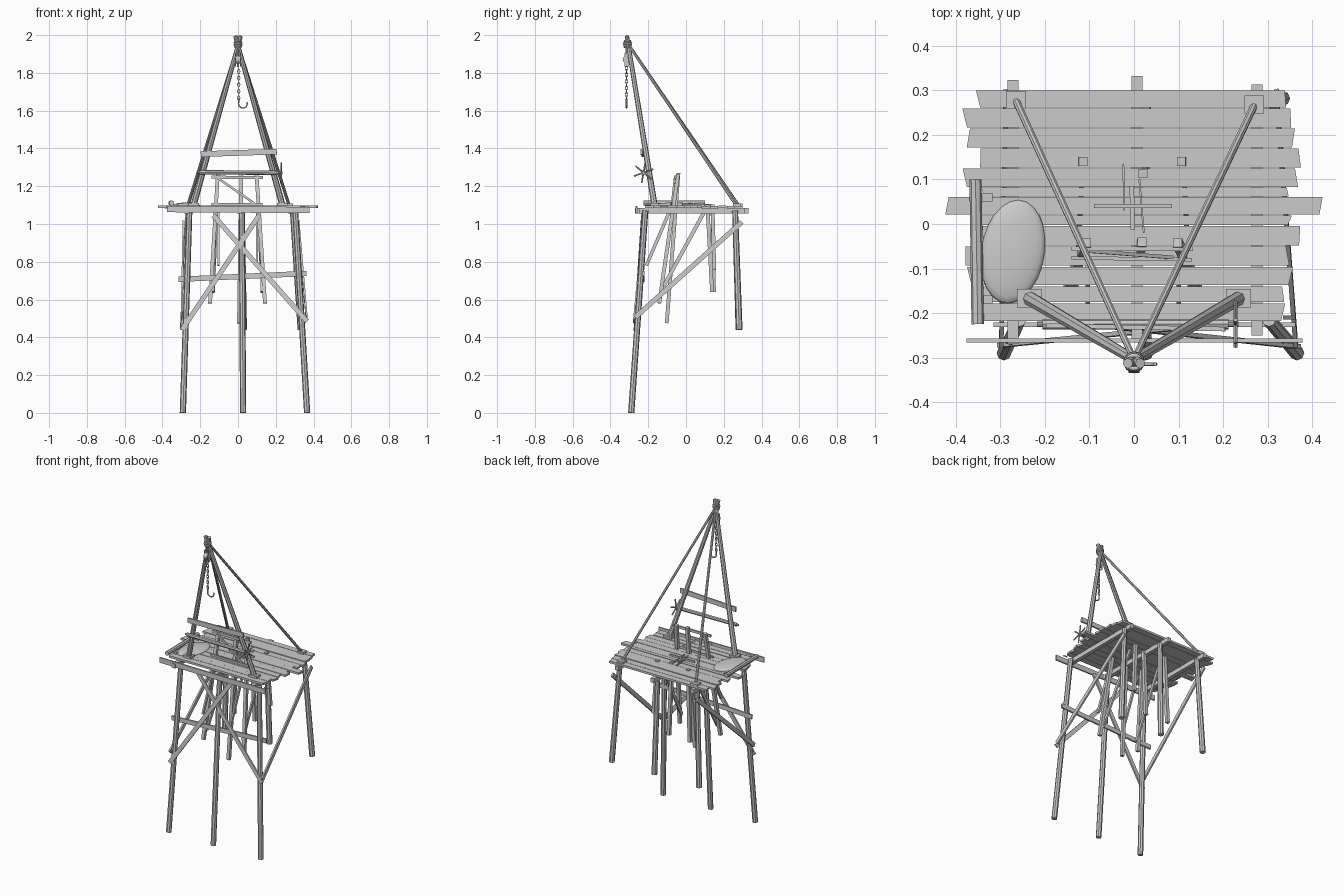
import bpy, bmesh, math, random
from mathutils import Vector, Matrix
random.seed(4)

mat = bpy.data.materials.new("weathered light grey")
mat.diffuse_color = (0.6, 0.6, 0.6, 1)


def make(name, bm):
    bmesh.ops.recalc_face_normals(bm, faces=bm.faces)
    me = bpy.data.meshes.new(name)
    bm.to_mesh(me)
    bm.free()
    me.materials.append(mat)
    ob = bpy.data.objects.new(name, me)
    bpy.context.collection.objects.link(ob)
    return ob


def frame(a, b, ref):
    """matrix whose z axis runs a->b, y axis near ref, origin at the middle"""
    a, b = Vector(a), Vector(b)
    d = (b - a).normalized()
    s = Vector(ref).cross(d).normalized()
    u = d.cross(s)
    m = Matrix((s, u, d)).transposed().to_4x4()
    m.translation = (a + b) / 2
    return m, (b - a).length


def beam(name, a, b, w, h, ref=(0, 0, 1)):
    """box from a to b: h along ref, w across"""
    m, l = frame(a, b, ref)
    bm = bmesh.new()
    bmesh.ops.create_cube(bm, size=1, matrix=m @ Matrix.Diagonal((w, h, l, 1)))
    return make(name, bm)


def pole(name, a, b, r1, r2=None, n=8):
    ref = (0, 1, 0) if abs(Vector(b)[2] - Vector(a)[2]) > .05 else (0, 0, 1)
    m, l = frame(a, b, ref)
    bm = bmesh.new()
    bmesh.ops.create_cone(bm, cap_ends=True, segments=n, radius1=r1,
                          radius2=r1 if r2 is None else r2, depth=l, matrix=m)
    return make(name, bm)


def tube(name, pts, r, closed=False):
    cu = bpy.data.curves.new(name, 'CURVE')
    cu.dimensions = '3D'
    cu.bevel_depth = r
    cu.bevel_resolution = 1
    cu.use_fill_caps = True
    sp = cu.splines.new('POLY')
    sp.points.add(len(pts) - 1)
    for p, q in zip(sp.points, pts):
        p.co = (*q, 1)
    sp.use_cyclic_u = closed
    cu.materials.append(mat)
    ob = bpy.data.objects.new(name, cu)
    bpy.context.collection.objects.link(ob)


# deck planks: y0, y1, x0, x1
planks = [(.262, .30, -.35, .34), (.217, .259, -.38, .352), (.172, .214, -.372, .358),
          (.127, .169, -.345, .372), (.083, .125, -.38, .365), (.021, .061, -.42, .42),
          (.062, .082, -.34, .345), (-.002, .019, -.345, .35), (-.048, -.004, -.34, .372),
          (-.093, -.051, -.378, .345), (-.137, -.096, -.37, .352),
          (-.175, -.14, -.345, .335), (-.218, -.178, -.34, .335)]
for y0, y1, x0, x1 in planks:
    y, z = (y0 + y1) / 2, 1.09 + random.uniform(-.002, .002)
    ob = beam("deck_plank", (x0, y, z), (x1, y, z), y1 - y0, .013)
    k0, k1 = random.uniform(-.006, .006), random.uniform(-.006, .006)
    for v in ob.data.vertices:                       # crooked sawn ends
        v.co.x += (k0 if v.co.x < 0 else k1) * (1 if v.co.y > y else -1)

# joists and front edge board
for x, y0, y1 in ((-.272, -.27, .323), (.007, -.26, .332), (.276, -.25, .313)):
    beam("joist", (x, y0, 1.07), (x, y1, 1.07), .025, .028)
beam("front_edge_board", (-.376, -.262, 1.079), (.378, -.262, 1.074), .009, .033)

# main legs
for a, b in (((-.292, -.29, 0), (-.257, -.215, 1.07)),
             ((.027, -.29, 0), (.02, -.215, 1.07)),
             ((.366, -.29, 0), (.303, -.215, 1.07))):
    pole("front_leg", a, b, .0165, .0155)
for a, b in (((-.29, .28, .44), (-.262, .26, 1.07)), ((.03, .28, .44), (.02, .26, 1.07)),
             ((.333, .282, .44), (.29, .26, 1.07))):
    pole("back_leg", a, b, .0175, .0155)

# braces between the legs
beam("front_brace_left", (-.297, -.272, .44), (.115, -.232, 1.05), .026, .01, (0, 1, 0))
beam("front_brace_right", (.365, -.275, .485), (-.13, -.222, 1.045), .026, .01, (0, 1, 0))
beam("front_crossbar", (-.315, -.226, .707), (.363, -.226, .738), .028, .01, (0, 1, 0))
beam("side_brace_right", (.363, -.27, .505), (.32, .295, 1.01), .026, .01, (1, 0, 0))
beam("side_brace_left", (-.298, -.27, .505), (-.288, .295, 1.01), .026, .01, (1, 0, 0))
pole("peg", (.335, -.21, 1.07), (.362, -.21, 1.07), .004)

# inner frame: leaning front posts pass through the deck
for a, b in (((-.148, -.142, .58), (-.107, -.042, 1.262)),
             ((.143, -.142, .58), (.098, -.042, 1.262)),
             ((.005, -.102, .475), (.018, -.04, 1.27))):
    beam("inner_front_post", a, b, .02, .02, (0, 1, 0))
for a, b in (((-.132, .148, .64), (-.114, .14, 1.103)),
             ((.125, .15, .76), (.106, .14, 1.103)),
             ((.025, .138, .64), (.02, .113, 1.103))):
    beam("inner_back_post", a, b, .02, .02, (0, 1, 0))
beam("inner_top_rail", (-.14, -.056, 1.248), (.132, -.056, 1.246), .016, .01, (0, 1, 0))
beam("inner_diagonal", (-.11, -.06, 1.245), (.085, -.075, 1.11), .012, .008, (0, 1, 0))
beam("inner_low_rail", (-.14, -.076, 1.105), (.13, -.08, 1.105), .008, .012)
for x in (-.13, .125):
    beam("inner_side_brace", (x, -.135, .64), (x * .9, .10, 1.07), .02, .01, (1, 0, 0))
    beam("inner_strut", (x * .8, -.21, .78), (x * .8, -.09, 1.06), .018, .01, (1, 0, 0))

# hatch strips on the deck
beam("hatch_bar", (-.09, .04, 1.105), (.085, .04, 1.105), .009, .01)
beam("hatch_strip", (-.003, -.012, 1.1), (-.005, .085, 1.1), .01, .008)
for a, b in (((-.022, .03), (-.024, .135)), ((.022, -.02), (.012, .10))):
    beam("hatch_edge", (*a, 1.1), (*b, 1.1), .004, .01)

# log and cloth lying on the left of the deck
pole("deck_log", (-.351, -.225, 1.111), (-.356, .10, 1.111), .014, .0135, 8)
for y in (.06, -.17):
    beam("log_chock", (-.343, y, 1.101), (-.318, y, 1.101), .02, .01)
bm = bmesh.new()
bmesh.ops.create_uvsphere(bm, u_segments=24, v_segments=12, radius=1)
for v in bm.verts:
    v.co = (-.272 + .072 * v.co.x + .012 * v.co.y, -.062 + .117 * v.co.y,
            1.097 + .017 * max(v.co.z, -.1))
for f in bm.faces:
    f.smooth = True
make("cloth_bundle", bm)

# hoist: shear legs, back stays, foot plates
for s in (-1, 1):
    x = .235 * s
    beam("mast_foot", (x, -.167, 1.094), (x, -.167, 1.112), .056, .042, (0, 1, 0))
    pole("mast_leg", (x, -.167, 1.1), (-.014 * s, -.313, 1.995), .0165, .0115)
    fx, fy = (.27, .268) if s > 0 else (-.265, .279)
    beam("stay_foot", (fx, fy, 1.094), (fx, fy, 1.108), .044, .04, (0, 1, 0))
    pole("back_stay", (fx, fy - .002, 1.1), (-.006 * s, -.318, 1.97), .0085, .0075)
beam("mast_plank", (-.197, -.228, 1.37), (.205, -.236, 1.383), .03, .01, (0, 1, 0))

# windlass with spokes
pole("windlass_drum", (-.205, -.225, 1.274), (.212, -.225, 1.271), .0115)
pole("windlass_axle", (-.218, -.225, 1.274), (.235, -.225, 1.271), .006)
for ang in (20, 80, 140):
    c, s = .055 * math.cos(math.radians(ang)), .055 * math.sin(math.radians(ang))
    pole("windlass_spoke", (.228, -.225 - c, 1.272 - s), (.228, -.225 + c, 1.272 + s), .0042)

# lashing at the top
for i in range(5):
    r = (.015, .018, .019, .018, .015)[i]
    tube("rope_lashing", [(r * math.cos(t * math.pi / 8), -.31 + r * math.sin(t * math.pi / 8),
                           1.935 + .009 * i) for t in range(16)], .005, True)

# pulley block, chain and hook
pole("pulley_wheel", (-.012, -.315, 1.87), (.012, -.315, 1.87), .02, n=16)
tube("pulley_hanger", [(0, -.315, 1.95), (0, -.315, 1.83)], .005)
for x in (-.014, .014):
    beam("pulley_cheek", (x, -.315, 1.835), (x, -.315, 1.905), .005, .02, (0, 1, 0))
for i in range(10):
    z, pts = 1.825 - i * .0175, []
    for t in range(10):
        c, s = .0065 * math.cos(t * math.pi / 5), .012 * math.sin(t * math.pi / 5)
        pts.append((.004 + (c if i % 2 else 0), -.315 + (0 if i % 2 else c), z + s))
    tube("chain_link", pts, .0022, True)
hook = [(.004, -.315, 1.665)]
for t in range(11):
    a = math.radians(180 + t * 20)
    hook.append((.026 + .023 * math.cos(a), -.315, 1.637 + .023 * math.sin(a)))
tube("hook", hook, .004)
